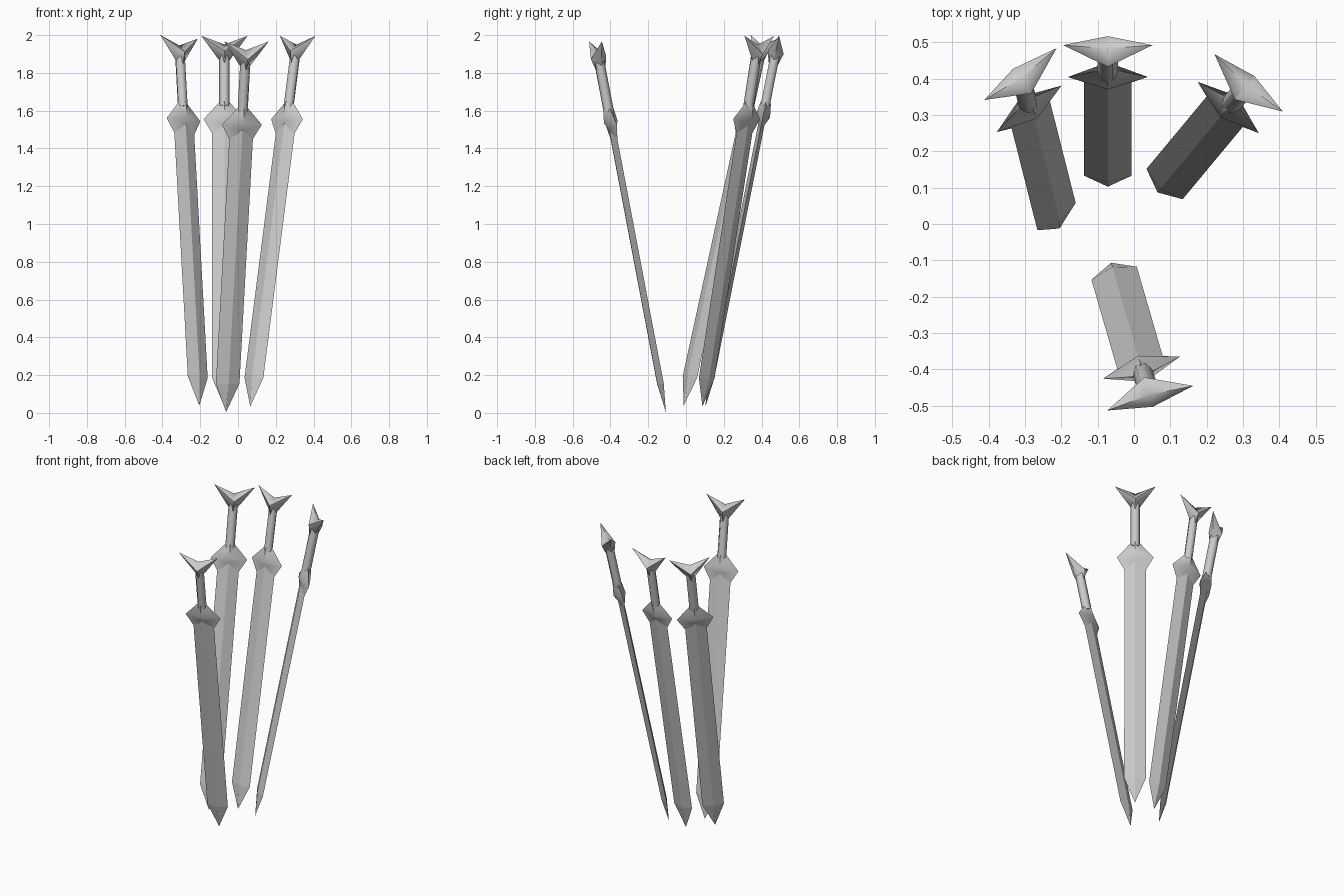
import bpy, bmesh, math
from mathutils import Vector, Matrix

if "Cube" in bpy.data.objects:
    bpy.data.objects.remove(bpy.data.objects["Cube"])

# Sword local frame: z runs from blade tip (0) to pommel horns (2), x = width, y = thickness
# Each ring is (half width, height of side points, half thickness, height of ridge points)
BLADE = [(0.0005, 0, 0.0005, 0), (0.065, 0.153, 0.017, 0.153), (0.065, 1.53, 0.017, 1.53)]
GUARD = [(0.06, 1.465, 0.018, 1.525), (0.11, 1.55, 0.038, 1.565), (0.028, 1.64, 0.028, 1.64)]
POMMEL = [(0.026, 1.865, 0.026, 1.85), (0.123, 2.0, 0.043, 1.91), (0.001, 1.953, 0.001, 1.953)]


def finish(name, bm, matrix, smooth):
    bmesh.ops.recalc_face_normals(bm, faces=bm.faces)
    me = bpy.data.meshes.new(name)
    bm.to_mesh(me)
    bm.free()
    ob = bpy.data.objects.new(name, me)
    bpy.context.collection.objects.link(ob)
    ob.matrix_world = matrix
    if smooth:
        me.shade_smooth()
        me.set_sharp_from_angle(angle=math.radians(smooth))


def loft(name, rings, matrix, smooth=0):
    """Skin a stack of four-point diamond rings and cap both ends."""
    bm = bmesh.new()
    loops = [[bm.verts.new(p) for p in ((-x, 0, sx), (0, -y, sy), (x, 0, sx), (0, y, sy))]
             for x, sx, y, sy in rings]
    for a, b in zip(loops, loops[1:]):
        for i in range(4):
            j = (i + 1) % 4
            bm.faces.new((a[i], a[j], b[j], b[i]))
    # caps are split down the middle so notches stay crisp
    for r in (loops[0], loops[-1]):
        bm.faces.new((r[0], r[1], r[3]))
        bm.faces.new((r[1], r[2], r[3]))
    # split quads from ridge to side so faces stay planar
    bmesh.ops.triangulate(bm, faces=[f for f in bm.faces if len(f.verts) > 3])
    finish(name, bm, matrix, smooth)


def sword(label, tip, top, turn):
    tip, top = Vector(tip), Vector(top)
    axis = (top - tip).normalized()
    a = math.radians(turn)
    flat = Vector((math.cos(a), math.sin(a), 0))
    side = (flat - axis * flat.dot(axis)).normalized()
    m = Matrix((side, axis.cross(side), axis)).transposed().to_4x4()
    m.translation = tip
    loft("blade_" + label, BLADE, m)
    loft("guard_" + label, GUARD, m, 60)
    loft("pommel_" + label, POMMEL, m, 60)
    # six-sided grip
    bm = bmesh.new()
    bmesh.ops.create_cone(bm, cap_ends=True, segments=6, radius1=0.028, radius2=0.028, depth=0.27,
                          matrix=Matrix.Translation((0, 0, 1.755)) @ Matrix.Rotation(math.pi / 6, 4, 'Z'))
    finish("grip_" + label, bm, m, 65)


# four leaning swords: tip point, midpoint between pommel horns, turn of the flat side
sword("front", (-0.063, -0.107, 0.005), (0.045, -0.48, 1.97), 16)
sword("back", (-0.072, 0.103, 0.035), (-0.072, 0.492, 1.995), 0)
sword("left", (-0.205, -0.012, 0.04), (-0.3125, 0.4125, 1.99), 36.6)
sword("right", (0.065, 0.087, 0.035), (0.315, 0.3875, 1.99), -40)
